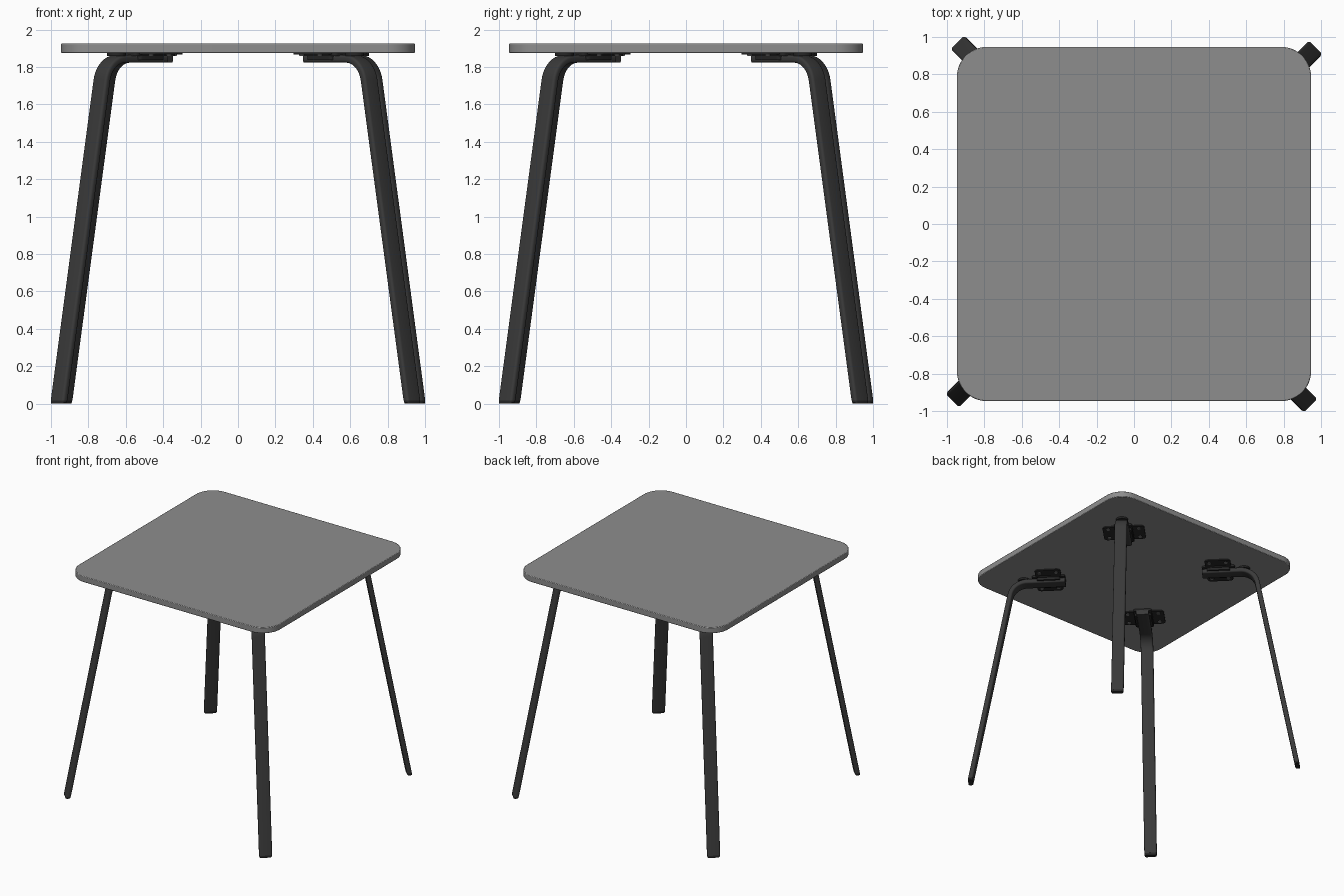
import bpy, bmesh, math
from mathutils import Vector, Matrix

if "Cube" in bpy.data.objects:
    bpy.data.objects.remove(bpy.data.objects["Cube"])


def material(name, v):
    m = bpy.data.materials.new(name)
    m.diffuse_color = (v, v, v, 1)
    m.use_nodes = True
    m.node_tree.nodes["Principled BSDF"].inputs["Base Color"].default_value = m.diffuse_color
    return m


GREY = material("table grey", 0.27)
DARK = material("leg charcoal", 0.042)
BLACK = material("bracket black", 0.02)
STEEL = material("screw grey", 0.16)
OFFSET = -0.019  # legs sit slightly to one side of each diagonal


def finish(name, bm, mat, turn=0.0, bevel=0.0):
    bmesh.ops.recalc_face_normals(bm, faces=bm.faces)
    me = bpy.data.meshes.new(name)
    bm.to_mesh(me)
    bm.free()
    me.materials.append(mat)
    ob = bpy.data.objects.new(name, me)
    bpy.context.collection.objects.link(ob)
    ob.rotation_euler.z = turn
    if bevel:
        mod = ob.modifiers.new("soft edge", "BEVEL")
        mod.width, mod.segments, mod.limit_method = bevel, 2, "ANGLE"
        mod.angle_limit = math.radians(50)
    bpy.ops.object.select_all(action="DESELECT")
    bpy.context.view_layer.objects.active = ob
    ob.select_set(True)
    bpy.ops.object.shade_smooth_by_angle(angle=math.radians(35))
    return ob


def rounded(w, h, r, n):
    """Outline of a rounded rectangle centred on the origin."""
    pts = []
    for k, (sx, sy) in enumerate([(1, 1), (-1, 1), (-1, -1), (1, -1)]):
        for i in range(n + 1):
            a = math.pi / 2 * (k + i / n)
            pts.append((sx * (w / 2 - r) + r * math.cos(a), sy * (h / 2 - r) + r * math.sin(a)))
    return pts


def loft(bm, rings):
    vs = [[bm.verts.new(p) for p in ring] for ring in rings]
    n = len(vs[0])
    for a, b in zip(vs, vs[1:]):
        for i in range(n):
            bm.faces.new((a[i], a[(i + 1) % n], b[(i + 1) % n], b[i]))
    bm.faces.new(vs[0][::-1])
    bm.faces.new(vs[-1])


def slab(bm, x, y, w, h, r, z0, z1, n=5):
    out = rounded(w, h, r, n)
    loft(bm, [[(x + a, y + b, z) for a, b in out] for z in (z0, z1)])


# tabletop
bm = bmesh.new()
slab(bm, 0, 0, 1.894, 1.894, 0.16, 1.875, 1.925, 12)
finish("tabletop", bm, GREY, bevel=0.005)

# centre line of a leg: straight sloping part, bend, short horizontal arm
SLOPE, ZARM, R = 0.189, 1.843, 0.14
foot = Vector((1.337, 0))
up = Vector((-SLOPE, 1)).normalized()
corner = Vector((foot.x - SLOPE * ZARM, ZARM))
a0 = math.atan2(up.y, up.x)
tangent = R * math.tan((math.pi - a0) / 2)
start = corner - up * tangent
centre = start + Vector((-up.y, up.x)) * R
path = [(Vector((foot.x - 0.018 * SLOPE, 0.018)), Vector((1, 0)))]
for i in range(13):
    d = a0 + (math.pi - a0) * i / 12
    nrm = Vector((math.sin(d), -math.cos(d)))
    path.append((centre + nrm * R, nrm))
path.append((Vector((0.56, ZARM)), Vector((0, 1))))

section = rounded(0.04, 0.102, 0.014, 4)

for k, label in enumerate(["back_right", "back_left", "front_left", "front_right"]):
    turn = math.pi / 4 + k * math.pi / 2

    # bent leg
    bm = bmesh.new()
    loft(bm, [[(p.x + n.x * a, OFFSET + b, p.y + n.y * a) for a, b in section] for p, n in path])
    finish(label + "_leg", bm, DARK, turn)

    # foot glide
    bm = bmesh.new()
    loft(bm, [[(foot.x - z * SLOPE + a * s, OFFSET + b * s, z) for a, b in section]
              for z, s in ((0, 0.88), (0.006, 0.97), (0.018, 0.97))])
    finish(label + "_foot_glide", bm, BLACK, turn)

    # mounting bracket: plate with ears, clamp over the arm, spacer near the bend
    bm = bmesh.new()
    slab(bm, 0.695, OFFSET, 0.21, 0.34, 0.03, 1.866, 1.876)
    slab(bm, 0.695, OFFSET, 0.27, 0.15, 0.02, 1.858, 1.876)
    slab(bm, 0.695, OFFSET, 0.19, 0.135, 0.02, 1.836, 1.87)
    slab(bm, 0.90, OFFSET, 0.10, 0.10, 0.049, 1.86, 1.876)
    finish(label + "_bracket", bm, BLACK, turn)

    # screws
    bm = bmesh.new()
    for dx in (-0.068, 0.068):
        for dy in (-0.125, 0.125):
            bmesh.ops.create_cone(bm, cap_ends=True, segments=14, radius1=0.014, radius2=0.016,
                                  depth=0.008,
                                  matrix=Matrix.Translation((0.695 + dx, OFFSET + dy, 1.864)))
    finish(label + "_screws", bm, STEEL, turn)
